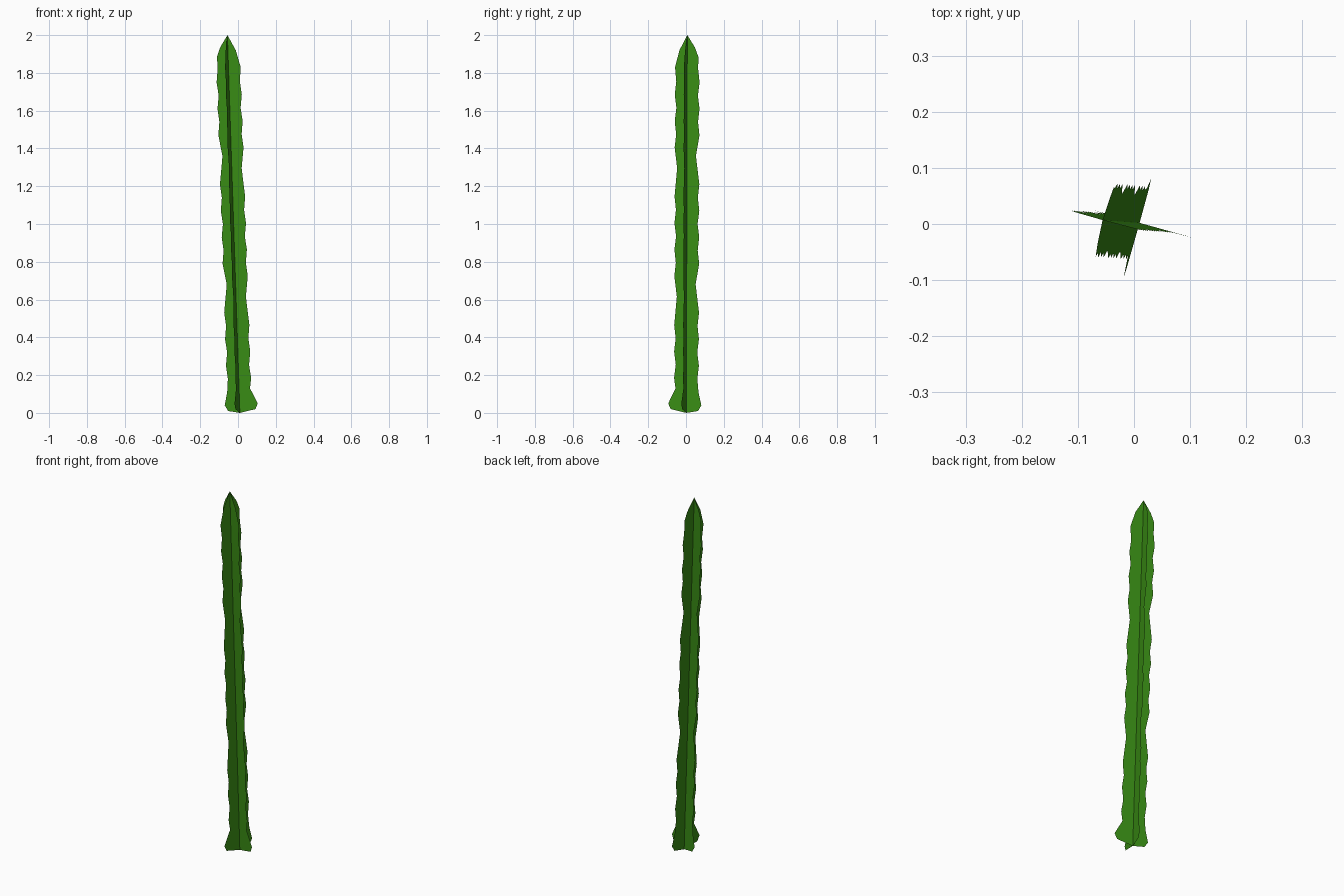
import bpy, bmesh, math

if "Cube" in bpy.data.objects:
    bpy.data.objects.remove(bpy.data.objects["Cube"])

green = bpy.data.materials.new("leaf green")
green.diffuse_color = (0.04, 0.26, 0.007, 1)
green.use_nodes = True
green.node_tree.nodes["Principled BSDF"].inputs["Base Color"].default_value = green.diffuse_color

PERIOD = 0.68          # the wavy edge pattern repeats along the blade
TURN = math.radians(-15.5)


def edge(offset, notch, base, top):
    """Half-width outline (height, width) from foot to tip."""
    pts = list(base)
    for i in range(-1, 4):
        z0 = offset + i * PERIOD
        wave = [(0.0, notch), (0.11, 0.068), (0.18, 0.060), (0.25, 0.068),
                (0.32, 0.059), (0.39, 0.068), (0.46, 0.060), (0.53, 0.068)]
        pts += [(z0 + dz, w) for dz, w in wave
                if base[-1][0] + 0.04 < z0 + dz < top[0][0] - 0.04]
    return pts + list(top)


# Narrow-footed and wide-footed edges of one blade
narrow = edge(0.68, 0.049,
              [(0.01, 0.064), (0.04, 0.082), (0.11, 0.066)],
              [(1.885, 0.061), (1.935, 0.042), (2.0, 0.0)])
wide = edge(0.615, 0.054,
            [(0.02, 0.086), (0.05, 0.100), (0.13, 0.060)],
            [(1.83, 0.067), (1.92, 0.043), (2.0, 0.0)])


def centre(z):
    """Midrib of the leaning leaf."""
    t = z / 2
    return 0.010 - 0.066 * t, 0.002 + 0.005 * t


def blade(name, angle):
    """Flat leaf blade with a midrib and two wavy edges."""
    bm = bmesh.new()
    for side, outline in ((1, wide), (-1, narrow)):
        rows = []
        for i, (z, w) in enumerate(outline):
            rib_z = 0.0 if i == 0 else z
            cx, cy = centre(rib_z)
            rib = bm.verts.new((cx, cy, rib_z))
            if w == 0:
                rows.append((rib, None))
                continue
            x, y = centre(z)
            tip = bm.verts.new((x + side * w * math.cos(angle),
                                y + side * w * math.sin(angle), z))
            rows.append((rib, tip))
        for (a, b), (c, d) in zip(rows, rows[1:]):
            loop = [a, b, d, c] if d else [a, b, c]
            bm.faces.new(loop if side > 0 else loop[::-1])
    bmesh.ops.remove_doubles(bm, verts=bm.verts, dist=0.0001)
    mesh = bpy.data.meshes.new(name)
    bm.to_mesh(mesh)
    bm.free()
    mesh.materials.append(green)
    bpy.context.collection.objects.link(bpy.data.objects.new(name, mesh))


# Two blades crossed at a right angle
blade("leaf_blade_wide", TURN)
blade("leaf_blade_deep", TURN - math.pi / 2)
